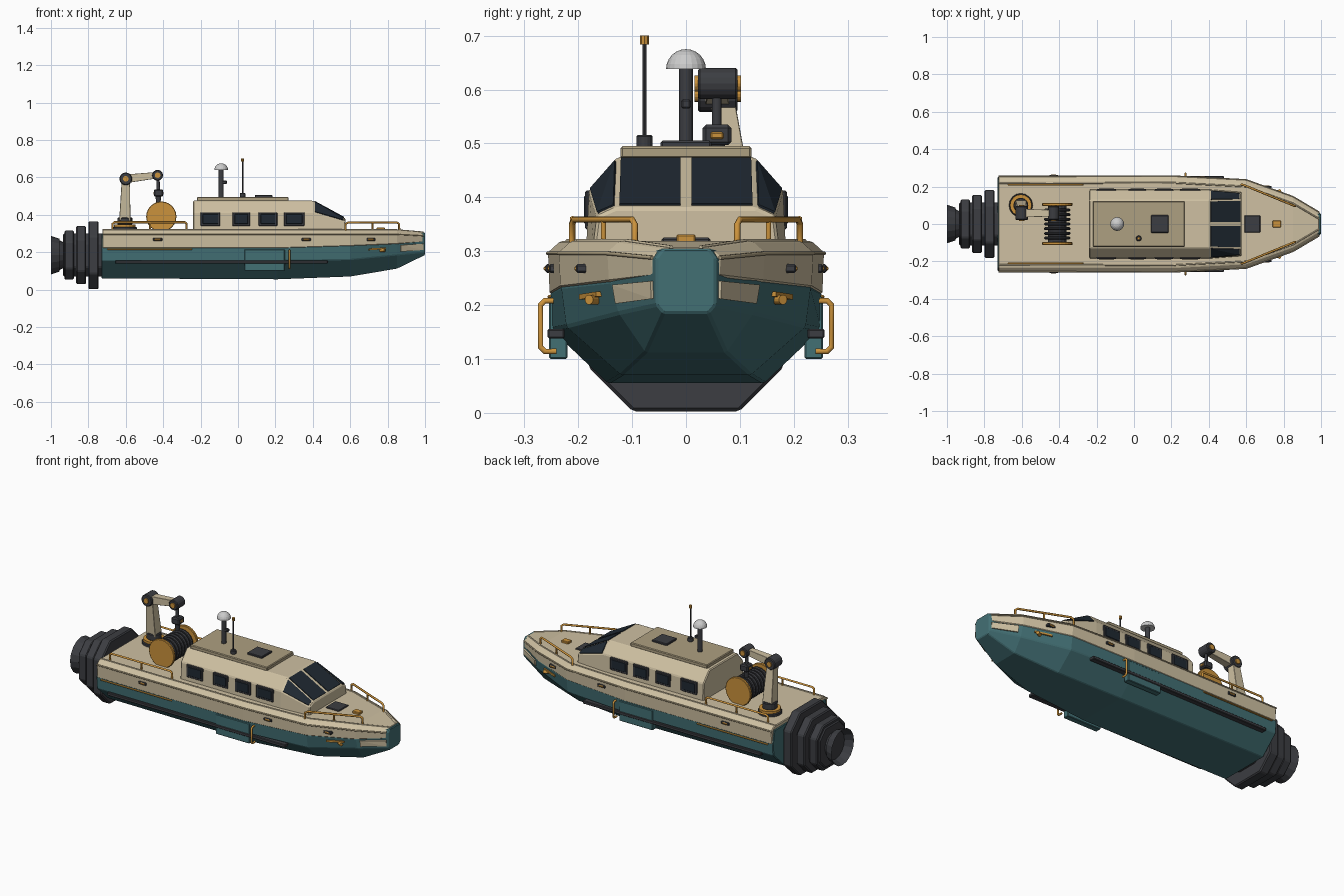
import bpy, bmesh, math
from mathutils import Vector

if "Cube" in bpy.data.objects:
    bpy.data.objects.remove(bpy.data.objects["Cube"])

def material(name, r, g, b):
    m = bpy.data.materials.new(name)
    m.diffuse_color = (r, g, b, 1)
    m.use_nodes = True
    m.node_tree.nodes["Principled BSDF"].inputs["Base Color"].default_value = m.diffuse_color
    return m

TEAL = material("teal", .055, .16, .175)
CREAM = material("cream", .62, .53, .36)
TAN = material("tan", .42, .35, .22)
DARK = material("dark", .045, .047, .054)
GLASS = material("glass", .014, .022, .032)
ORANGE = material("orange", .6, .29, .045)
WHITE = material("white", .75, .75, .73)

def finish(name, bm, mat, bevel=0):
    bmesh.ops.recalc_face_normals(bm, faces=bm.faces)
    me = bpy.data.meshes.new(name)
    bm.to_mesh(me)
    bm.free()
    ob = bpy.data.objects.new(name, me)
    bpy.context.collection.objects.link(ob)
    me.materials.append(mat)
    if bevel:
        mod = ob.modifiers.new("bevel", "BEVEL")
        mod.width, mod.segments, mod.limit_method = bevel, 1, "ANGLE"
        mod.angle_limit = math.radians(25)
    return ob

def loft(name, stations, mat, bevel=.004):
    # skin half sections (y, z), mirrored across y, along x
    bm = bmesh.new()
    rings = []
    for x, half in stations:
        pts = half + [(-y, z) for y, z in reversed(half)]
        rings.append([bm.verts.new((x, y, z)) for y, z in pts])
    n = len(rings[0])
    for a, b in zip(rings, rings[1:]):
        for i in range(n):
            bm.faces.new((a[i], a[(i + 1) % n], b[(i + 1) % n], b[i]))
    bm.faces.new(rings[0])
    bm.faces.new(rings[-1])
    return finish(name, bm, mat, bevel)

def box(name, x, y, z, mat, bevel=.003):
    # box given by its min/max range on each axis
    bm = bmesh.new()
    bmesh.ops.create_cube(bm, size=1)
    for v in bm.verts:
        v.co = [(r[0] + r[1]) / 2 + c * (r[1] - r[0]) for r, c in zip((x, y, z), v.co)]
    return finish(name, bm, mat, bevel)

def rod(name, a, b, r, mat, r2=None, sides=16, bevel=0):
    a, b = Vector(a), Vector(b)
    bm = bmesh.new()
    bmesh.ops.create_cone(bm, cap_ends=True, segments=sides, radius1=r,
                          radius2=r if r2 is None else r2, depth=(b - a).length)
    q = Vector((0, 0, 1)).rotation_difference(b - a)
    for v in bm.verts:
        v.co = q @ v.co + (a + b) / 2
    return finish(name, bm, mat, bevel)

def beam(name, a, b, w1, w2, mat):
    # tapered square beam, its flats facing along the y axis
    a, b = Vector(a), Vector(b)
    d = (b - a).normalized()
    u = d.cross(Vector((0, 1, 0))).normalized()
    v = d.cross(u)
    bm = bmesh.new()
    for p, w in ((a, w1), (b, w2)):
        for i, j in ((1, 1), (1, -1), (-1, 1), (-1, -1)):
            bm.verts.new(p + u * i * w + v * j * w)
    bmesh.ops.convex_hull(bm, input=bm.verts)
    return finish(name, bm, mat, .004)

def tube(name, pts, r, mat):
    cu = bpy.data.curves.new(name, "CURVE")
    cu.dimensions, cu.bevel_depth, cu.bevel_resolution, cu.use_fill_caps = "3D", r, 1, True
    s = cu.splines.new("POLY")
    s.points.add(len(pts) - 1)
    for p, c in zip(s.points, pts):
        p.co = (*c, 1)
    cu.materials.append(mat)
    ob = bpy.data.objects.new(name, cu)
    bpy.context.collection.objects.link(ob)

def pane(name, quad, mat, inset=.1, t=.004):
    # thin plate lying on a quad, shrunk toward its centre
    q = [Vector(p) for p in quad]
    c = sum(q, Vector()) / 4
    n = (q[2] - q[0]).cross(q[3] - q[1]).normalized()
    if n.dot(c - Vector((.2, 0, .25))) < 0:
        n = -n
    bm = bmesh.new()
    for p in q:
        p = p.lerp(c, inset)
        bm.verts.new(p + n * t)
        bm.verts.new(p - n * t)
    bmesh.ops.convex_hull(bm, input=bm.verts)
    return finish(name, bm, mat)

# hull
loft("hull", [
    (-.73, [(.145, .06), (.245, .155), (.25, .22), (.235, .3)]),
    (.21, [(.145, .055), (.25, .155), (.251, .22), (.235, .3)]),
    (.6, [(.12, .07), (.222, .16), (.231, .23), (.215, .3)]),
    (.85, [(.075, .112), (.125, .185), (.14, .24), (.125, .3)]),
    (1.0, [(.042, .185), (.055, .2), (.055, .288), (.042, .305)])], TEAL)
# upper hull band with deck
band = [(-.725, .251, .22), (.21, .253, .22), (.6, .233, .232), (.85, .143, .243), (.99, .06, .253)]
loft("upper_hull", [(x, [(w, z), (w + .003, .298 - .008 * (x > .9)), (w - .02, .319 - .012 * (x > .9))])
                    for x, w, z in band], CREAM)
for s in (1, -1):
    tube("sheer_line", [(x, s * (w + .003), .296 - .008 * (x > .9)) for x, w, z in band], .004, TAN)
    tube("deck_edge", [(x, s * (w - .033), .319 - .012 * (x > .9)) for x, w, z in band], .004, CREAM)
    pane("bow_panel", [(.87, s * .128, .203), (.87, s * .134, .238), (.99, s * .063, .245),
                       (.99, s * .061, .212)], CREAM, 0, .004)

# cabin
A, B, C = (.185, .31), (.18, .415), (.127, .475)
D, E, F = (.172, .31), (.165, .365), (.13, .38)
loft("cabin", [(-.24, [A, B, C]), (.4, [A, B, C]), (.575, [D, E, F])], CREAM, .005)
box("roof_slab", (-.22, .27), (-.122, .122), (.472, .495), TAN, .004)
box("roof_hatch", (.09, .185), (-.047, .047), (.475, .505), DARK)
for s in (1, -1):
    pane("windshield", [(.4, s * .004, .475), (.4, s * .127, .475), (.575, s * .13, .38), (.575, s * .004, .38)], GLASS, .1)
    pane("corner_window", [(.4, s * B[0], B[1]), (.4, s * C[0], C[1]),
                           (.575, s * F[0], F[1]), (.575, s * E[0], E[1])], GLASS, .13)
    for x0, x1 in ((-.2, -.095), (-.03, .065), (.11, .21), (.245, .355)):
        y = sorted((s * .17, s * .187))
        box("window_frame", (x0, x1), y, (.34, .413), DARK)
        box("side_window", (x0 + .01, x1 - .01), sorted((s * .17, s * .189)), (.35, .404), GLASS)

# foredeck fittings
box("deck_hatch", (.59, .675), (-.045, .045), (.31, .325), DARK)
box("bow_cleat", (.74, .785), (-.018, .018), (.308, .331), ORANGE)

# side fittings, both sides
for s in (1, -1):
    def yy(a, b):
        return sorted((s * a, s * b))
    box("fender_strip", (-.655, .48), yy(.225, .257), (.138, .156), DARK)
    box("side_plate", (.035, .25), yy(.22, .254), (.1, .215), TEAL)
    box("stripe", (-.7, -.245), yy(.24, .257), (.212, .219), ORANGE)
    pane("bow_stripe", [(.7, s * .193, .21), (.7, s * .193, .22), (.79, s * .161, .225),
                        (.79, s * .161, .216)], ORANGE, 0, .006)
    rod("bow_light", (.76, s * .165, .21), (.785, s * .18, .21), .009, ORANGE)
    for x, w in ((-.43, .256), (.365, .249), (.71, .199)):
        box("side_light_base", (x - .025, x + .025), yy(w - .03, w + .005), (.26, .276), DARK)
        box("side_light", (x - .016, x + .016), yy(w - .02, w + .008), (.263, .273), ORANGE)
    # grab loop
    tube("side_loop", [(.275, s * .24, .208), (.275, s * .262, .208), (.275, s * .27, .2), (.275, s * .27, .122),
                       (.275, s * .262, .114), (.275, s * .24, .114)], .006, ORANGE)
    # stern and bow rails
    tube("stern_rail", [(-.67, s * .21, .31), (-.67, s * .21, .352), (-.66, s * .21, .36), (-.285, s * .21, .36),
                        (-.275, s * .21, .352), (-.275, s * .21, .31)], .006, ORANGE)
    rod("stern_rail_post", (-.47, s * .21, .31), (-.47, s * .21, .36), .005, ORANGE)
    tube("bow_rail", [(.575, s * .212, .31), (.575, s * .212, .35), (.59, s * .207, .359), (.85, s * .1, .359),
                      (.862, s * .095, .35), (.862, s * .095, .305)], .006, ORANGE)
    rod("bow_rail_post", (.72, s * .153, .31), (.72, s * .153, .358), .005, ORANGE)

# water jet: stepped eight-sided rings and flared nozzle
def ring(name, x0, x1, h, mat=DARK):
    c, k = .184, h * .55
    half = [(k, c - h), (h, c - k), (h, c + k), (k, c + h)]
    loft(name, [(x0, half), (x1, half)], mat, .006)

for x0, x1, h in ((-.8, -.745, .181), (-.865, -.812, .155), (-.928, -.877, .131)):
    ring("jet_ring", x0, x1, h)
ring("jet_core", -.935, -.7, .115)
nozzle = rod("jet_nozzle", (-.92, 0, .184), (-1, 0, .184), .062, DARK, .103, 16)
bm = bmesh.new()
bm.from_mesh(nozzle.data)
end = min(bm.faces, key=lambda f: f.calc_center_median().x)
bmesh.ops.inset_individual(bm, faces=[end], thickness=.015)
bmesh.ops.translate(bm, verts=end.verts, vec=(.045, 0, 0))
bm.to_mesh(nozzle.data)
bm.free()

# radar mast and dome
rod("mast", (-.09, 0, .48), (-.09, 0, .64), .013, DARK)
box("mast_sensor", (-.085, -.06), (-.009, .009), (.565, .582), DARK)
bm = bmesh.new()
bmesh.ops.create_uvsphere(bm, u_segments=20, v_segments=12, radius=.037)
bmesh.ops.bisect_plane(bm, geom=bm.verts[:] + bm.edges[:] + bm.faces[:], plane_co=(0, 0, 0),
                       plane_no=(0, 0, -1), clear_outer=True)
bmesh.ops.holes_fill(bm, edges=bm.edges)
bmesh.ops.translate(bm, verts=bm.verts, vec=(-.09, 0, .638))
finish("radar_dome", bm, WHITE)
# antenna
rod("antenna_base", (.025, -.077, .49), (.025, -.077, .516), .015, DARK, bevel=.003)
rod("antenna", (.025, -.077, .5), (.025, -.077, .69), .004, DARK, sides=8)
rod("antenna_tip", (.025, -.077, .684), (.025, -.077, .7), .008, ORANGE, sides=8)

# crane
rod("crane_foot", (-.605, .1, .31), (-.605, .1, .335), .064, DARK, bevel=.004)
rod("crane_ring", (-.605, .1, .333), (-.605, .1, .348), .058, ORANGE)
rod("crane_turret", (-.605, .1, .346), (-.605, .1, .385), .04, DARK, bevel=.004)
beam("crane_column", (-.605, .098, .37), (-.6, .068, .58), .03, .022, CREAM)
beam("crane_arm", (-.6, .058, .592), (-.43, .058, .612), .023, .017, CREAM)
for x, z, r in ((-.6, .592, .034), (-.43, .611, .029)):
    rod("crane_joint", (x, .022, z), (x, .096, z), r, DARK, bevel=.004)
    rod("joint_pin", (x, .016, z), (x, .102, z), .015, ORANGE)
rod("hoist_link", (-.428, .057, .6), (-.426, .057, .52), .009, DARK)
box("hook_block", (-.45, -.4), (.031, .084), (.497, .535), DARK, .006)
box("hook_block_mark", (-.453, -.397), (.045, .07), (.508, .521), ORANGE)
rod("hook", (-.426, .057, .5), (-.426, .057, .455), .016, DARK, .01)

# cable reel
for s in (1, -1):
    rod("reel_disc", (-.41, s * .097, .39), (-.41, s * .113, .39), .081, ORANGE, sides=24, bevel=.003)
    box("reel_stand", (-.45, -.37), sorted((s * .084, s * .096)), (.31, .39), DARK)
rod("reel_drum", (-.41, -.1, .39), (-.41, .1, .39), .05, DARK)
for i in range(7):
    y = -.075 + .025 * i
    rod("cable_turn", (-.41, y - .008, .39), (-.41, y + .008, .39), .07, DARK, sides=20, bevel=.005)
